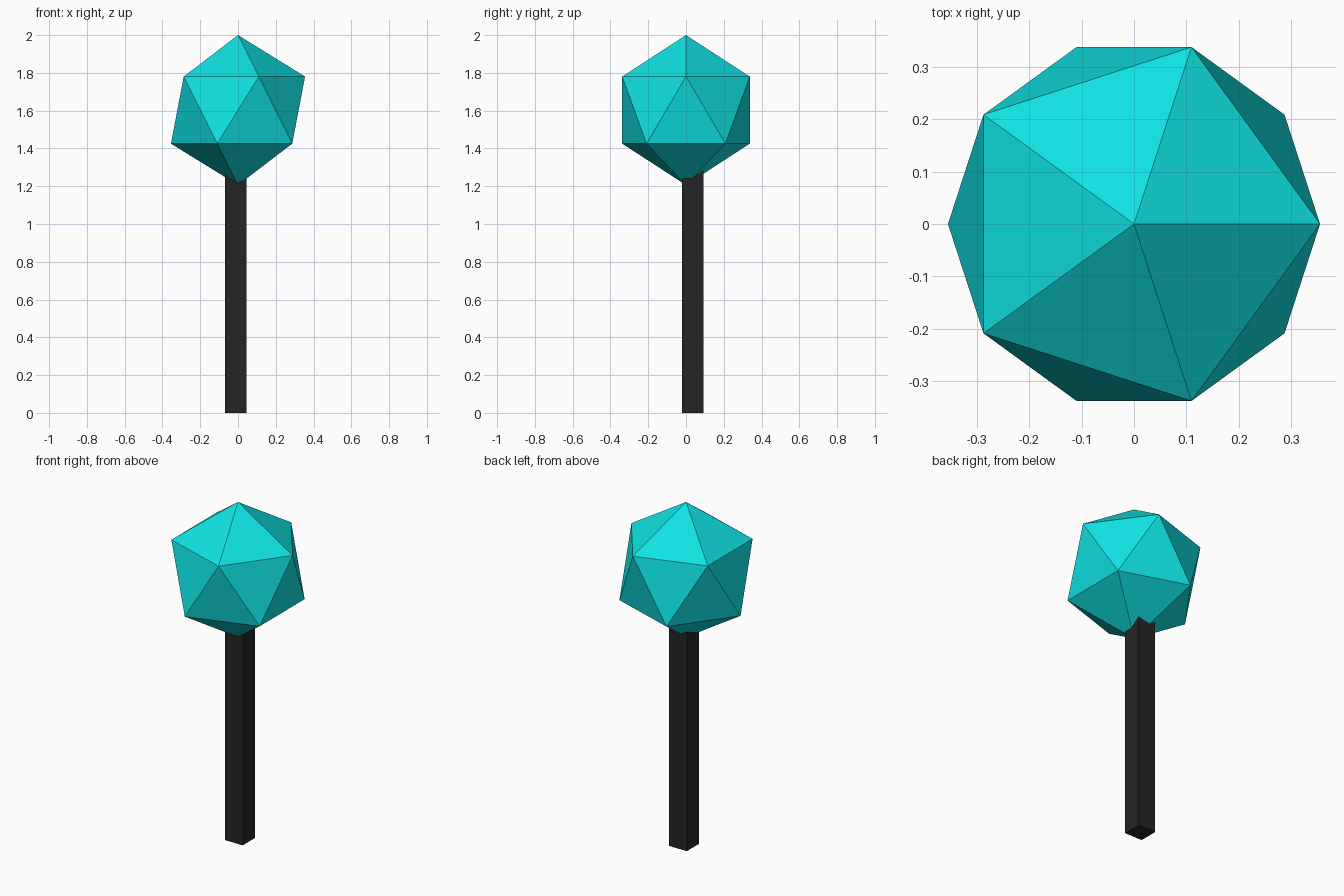
import bpy

if "Cube" in bpy.data.objects:
    bpy.data.objects.remove(bpy.data.objects["Cube"])


def material(name, rgb):
    m = bpy.data.materials.new(name)
    m.diffuse_color = (*rgb, 1.0)
    m.use_nodes = True
    m.node_tree.nodes["Principled BSDF"].inputs["Base Color"].default_value = m.diffuse_color
    return m


teal = material("bright_teal", (0.005, 0.76, 0.77))
black = material("soft_black", (0.018, 0.018, 0.018))

# Faceted crown: a plain icosahedron standing on one of its points
RADIUS = 0.397
bpy.ops.mesh.primitive_ico_sphere_add(subdivisions=1, radius=RADIUS,
                                      location=(0, 0, 2 - RADIUS))
crown = bpy.context.object
crown.name = "crown"
crown.data.materials.append(teal)

# Square post, slightly off centre, with its top sunk into the crown
X0, X1, Y0, Y1, TOP = -0.07, 0.045, -0.02, 0.092, 1.3
bpy.ops.mesh.primitive_cube_add(
    size=1, location=((X0 + X1) / 2, (Y0 + Y1) / 2, TOP / 2))
post = bpy.context.object
post.name = "post"
post.scale = (X1 - X0, Y1 - Y0, TOP)
bpy.ops.object.transform_apply(location=False, rotation=False, scale=True)
post.data.materials.append(black)
